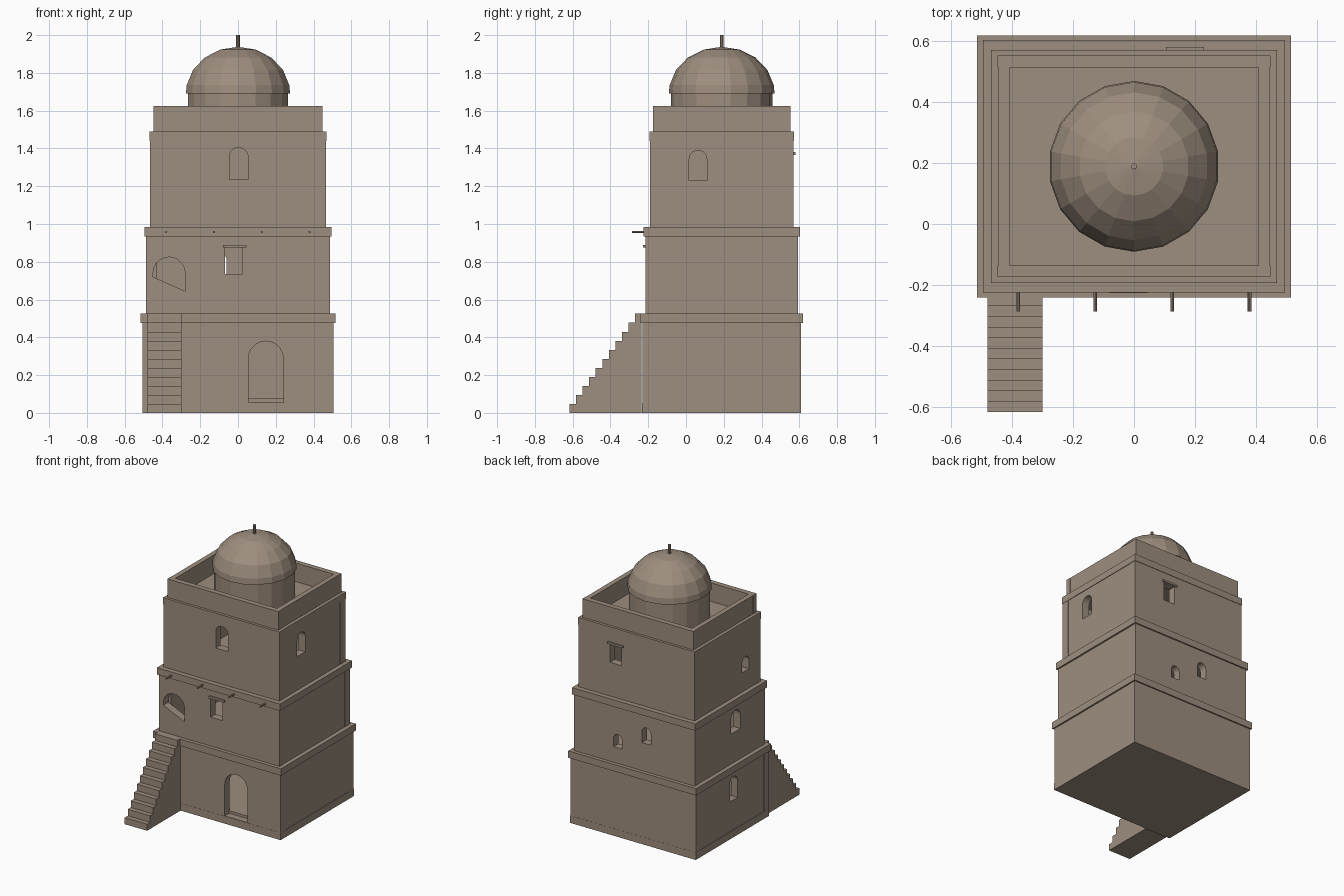
import bpy, bmesh
from math import sin, cos, pi, radians

old = bpy.data.objects.get("Cube")
if old:
    bpy.data.objects.remove(old, do_unlink=True)

mat = bpy.data.materials.new("sun_dried_clay")
mat.use_nodes = True
CLAY = (0.34, 0.27, 0.21, 1)
mat.diffuse_color = CLAY
bsdf = mat.node_tree.nodes["Principled BSDF"]
bsdf.inputs["Base Color"].default_value = CLAY
bsdf.inputs["Roughness"].default_value = 0.9

CY = 0.189      # tower centre in y
WALL = 0.057    # wall thickness


def finish(name, bm):
    bmesh.ops.recalc_face_normals(bm, faces=bm.faces[:])
    mesh = bpy.data.meshes.new(name)
    bm.to_mesh(mesh)
    bm.free()
    mesh.materials.append(mat)
    obj = bpy.data.objects.new(name, mesh)
    bpy.context.collection.objects.link(obj)
    return obj


def prism(name, outline, axis, lo, hi):
    """Extrude a (u, z) outline along x or y."""
    bm = bmesh.new()

    def ring(d):
        return [bm.verts.new((d, u, z) if axis == "x" else (u, d, z)) for u, z in outline]
    a, b = ring(lo), ring(hi)
    bm.faces.new(a)
    bm.faces.new(b)
    n = len(a)
    for i in range(n):
        j = (i + 1) % n
        bm.faces.new((a[i], a[j], b[j], b[i]))
    return finish(name, bm)


def box(name, x0, x1, y0, y1, z0, z1):
    return prism(name, [(x0, z0), (x1, z0), (x1, z1), (x0, z1)], "y", y0, y1)


def slab(name, hx, hy, z0, z1):
    return box(name, -hx, hx, CY - hy, CY + hy, z0, z1)


def lathe(name, profile, sides, cx, cy):
    """Closed turned shape from an (r, z) profile, ends capped."""
    bm = bmesh.new()
    rings = []
    for r, z in profile:
        angles = [pi / 2 + 2 * pi * i / sides for i in range(sides)]
        rings.append([bm.verts.new((cx + r * cos(a), cy + r * sin(a), z)) for a in angles])
    for a, b in zip(rings, rings[1:]):
        for i in range(sides):
            j = (i + 1) % sides
            bm.faces.new((a[i], a[j], b[j], b[i]))
    bm.faces.new(rings[0])
    bm.faces.new(rings[-1])
    bmesh.ops.remove_doubles(bm, verts=bm.verts[:], dist=1e-5)
    return finish(name, bm)


def four_walls(name, hx, hy, z0, z1, t):
    """Front and back span the full width; the side walls fit between them."""
    inset = 0.002
    return {
        "front": box(name + "_front_wall", -hx, hx, CY - hy, CY - hy + t, z0, z1),
        "back": box(name + "_back_wall", -hx, hx, CY + hy - t, CY + hy, z0, z1),
        "right": box(name + "_right_wall", -hx + inset, -hx + t, CY - hy + t, CY + hy - t, z0, z1),
        "left": box(name + "_left_wall", hx - t, hx - inset, CY - hy + t, CY + hy - t, z0, z1),
    }


def arch(u0, u1, z0, z1):
    c, r = (u0 + u1) / 2, (u1 - u0) / 2
    top = [(c + r * cos(pi * i / 10), z1 - r + r * sin(pi * i / 10)) for i in range(11)]
    return [(u0, z0), (u1, z0)] + top


def rect(u0, u1, z0, z1):
    return [(u0, z0), (u1, z0), (u1, z1), (u0, z1)]


def cut(walls, side, outline):
    """Cut an opening through one wall."""
    wall = walls[side]
    axis = "y" if side in ("front", "back") else "x"
    k = 1 if axis == "y" else 0
    ds = [v.co[k] for v in wall.data.vertices]
    cutter = prism("opening_cutter", outline, axis, min(ds) - 0.05, max(ds) + 0.05)
    cutter.hide_render = True
    mod = wall.modifiers.new("opening", "BOOLEAN")
    mod.operation = "DIFFERENCE"
    mod.solver = "EXACT"
    mod.object = cutter
    bpy.context.view_layer.objects.active = wall
    bpy.ops.object.modifier_apply(modifier=mod.name)
    bpy.data.objects.remove(cutter, do_unlink=True)


# Ground storey
slab("plinth", 0.506, 0.421, 0, 0.053)
slab("ground_floor", 0.46, 0.37, 0.05, 0.075)
ground = four_walls("ground_storey", 0.505, 0.42, 0.053, 0.475, WALL)
cut(ground, "front", arch(0.055, 0.24, 0.056, 0.38))
cut(ground, "right", arch(0.125, 0.215, 0.27, 0.44))
slab("lower_cornice", 0.515, 0.43, 0.475, 0.525)

# Middle storey
middle = four_walls("middle_storey", 0.486, 0.404, 0.525, 0.935, WALL)
stair_door = arch(-0.45, -0.28, 0.72, 0.825)
stair_door[1] = (-0.28, 0.645)
cut(middle, "front", stair_door)
cut(middle, "front", rect(-0.07, 0.025, 0.735, 0.875))
cut(middle, "back", arch(0.1, 0.168, 0.638, 0.735))
cut(middle, "back", arch(-0.132, -0.06, 0.729, 0.845))
cut(middle, "right", arch(0.065, 0.175, 0.743, 0.9))
box("front_window_lintel", -0.08, 0.045, CY - 0.416, CY - 0.38, 0.875, 0.89)
slab("middle_cornice", 0.496, 0.414, 0.935, 0.985)

# Upper storey
upper = four_walls("upper_storey", 0.467, 0.379, 0.985, 1.44, WALL)
cut(upper, "front", arch(-0.046, 0.053, 1.235, 1.405))
cut(upper, "left", arch(0.017, 0.11, 1.23, 1.39))
cut(upper, "right", arch(-0.06, 0.02, 1.125, 1.23))
cut(upper, "back", rect(0.12, 0.215, 1.23, 1.366))
box("back_window_lintel", 0.105, 0.23, CY + 0.35, CY + 0.391, 1.366, 1.38)
slab("upper_cornice", 0.469, 0.382, 1.44, 1.49)

# Roof parapet
four_walls("parapet", 0.447, 0.363, 1.49, 1.625, 0.038)

# Drum, dome and finial
lathe("dome_drum", [(0.268, 1.49), (0.268, 1.695)], 18, 0, CY)
dome = [(0.28, 1.692)]
for deg in (80, 60, 40, 20):
    a = radians(deg)
    dome.append((0.28 * sin(a), 1.692 + 0.246 * cos(a)))
lathe("dome", dome + [(0, 1.938)], 18, 0, CY)
lathe("finial", [(0.01, 1.92), (0.01, 2.0)], 10, 0, CY)

# Protruding roof beams
for i in range(4):
    x = -0.38 + 0.253 * i
    outline = [(x + 0.006 * cos(pi * k / 4), 0.958 + 0.006 * sin(pi * k / 4)) for k in range(8)]
    prism("roof_beam_%d" % (i + 1), outline, "y", -0.287, -0.2)

# Outside stairs: solid stepped profile
STEPS, Y0, Y1, TOP = 11, -0.617, -0.235, 0.525
steps = [(Y1, 0), (Y0, 0)]
for i in range(STEPS):
    z = TOP * (i + 1) / STEPS
    steps += [(Y0 + (Y1 - Y0) * i / STEPS, z), (Y0 + (Y1 - Y0) * (i + 1) / STEPS, z)]
prism("outside_stairs", steps, "x", -0.48, -0.3)
